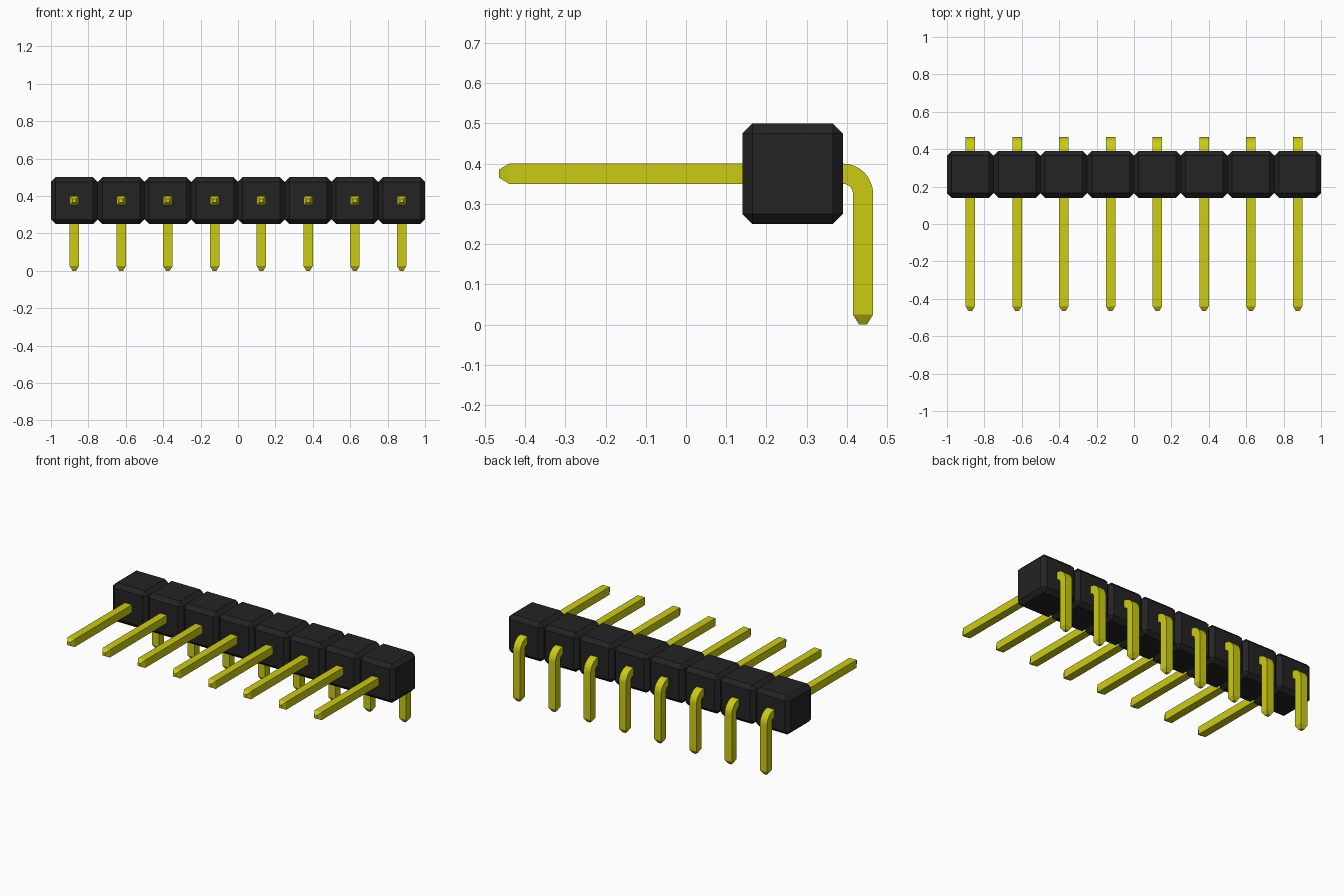
import bpy, bmesh, math
from mathutils import Vector

if "Cube" in bpy.data.objects:
    bpy.data.objects.remove(bpy.data.objects["Cube"])

COUNT, PITCH = 8, 0.25
CHAMFER = 0.025
HALF = 0.025            # half thickness of a pin
TIP = 0.01              # half thickness at a pin's end
BODY_Y, PIN_Z = 0.265, 0.375
BEND_Y, BEND_Z, BEND_R = 0.39, 0.325, 0.05
BEND_STEPS = 12


def material(name, rgb):
    m = bpy.data.materials.new(name)
    m.use_nodes = True
    m.diffuse_color = (*rgb, 1)
    bsdf = next(n for n in m.node_tree.nodes if n.type == 'BSDF_PRINCIPLED')
    bsdf.inputs["Base Color"].default_value = (*rgb, 1)
    return m


def add_object(name, mesh, x):
    ob = bpy.data.objects.new(name, mesh)
    ob.location.x = x
    bpy.context.collection.objects.link(ob)
    return ob


black = material("black plastic", (0.017, 0.017, 0.017))
gold = material("yellow metal", (0.60, 0.60, 0.006))

# Housing block: cube with every edge chamfered
bm = bmesh.new()
bmesh.ops.create_cube(bm, size=PITCH)
bmesh.ops.bevel(bm, geom=bm.edges[:], offset=CHAMFER, segments=1,
                affect='EDGES', profile=0.5)
bmesh.ops.translate(bm, verts=bm.verts, vec=(0, BODY_Y, PIN_Z))
block_mesh = bpy.data.meshes.new("housing_block")
bm.to_mesh(block_mesh)
bm.free()
block_mesh.materials.append(black)

# Pin path: (y, z, angle turned downwards, half thickness)
path = [(-0.465, PIN_Z, 0, TIP), (-0.44, PIN_Z, 0, HALF)]
for i in range(BEND_STEPS + 1):
    a = math.pi / 2 * i / BEND_STEPS
    path.append((BEND_Y + BEND_R * math.sin(a),
                 BEND_Z + BEND_R * math.cos(a), a, HALF))
end_y = BEND_Y + BEND_R
path += [(end_y, 0.025, math.pi / 2, HALF), (end_y, 0, math.pi / 2, TIP)]

# Square section swept along the path, with tapered ends
bm = bmesh.new()
rings = []
for y, z, a, h in path:
    out = Vector((0, math.sin(a), math.cos(a))) * h
    side = Vector((h, 0, 0))
    c = Vector((0, y, z))
    rings.append([bm.verts.new(c + s * side + t * out)
                  for s, t in ((-1, -1), (1, -1), (1, 1), (-1, 1))])
for r, q in zip(rings, rings[1:]):
    for k in range(4):
        n = (k + 1) % 4
        bm.faces.new((r[k], r[n], q[n], q[k]))
bm.faces.new(rings[0])
bm.faces.new(rings[-1])
bmesh.ops.recalc_face_normals(bm, faces=bm.faces)
pin_mesh = bpy.data.meshes.new("pin")
bm.to_mesh(pin_mesh)
bm.free()
pin_mesh.materials.append(gold)
# Smooth only the curved run; all hard corners stay sharp
pin_mesh.shade_smooth()
pin_mesh.set_sharp_from_angle(angle=math.radians(30))

# Row of blocks and pins
for i in range(COUNT):
    x = (i - (COUNT - 1) / 2) * PITCH
    add_object(f"housing_block_{i + 1}", block_mesh, x)
    add_object(f"bent_pin_{i + 1}", pin_mesh, x)
